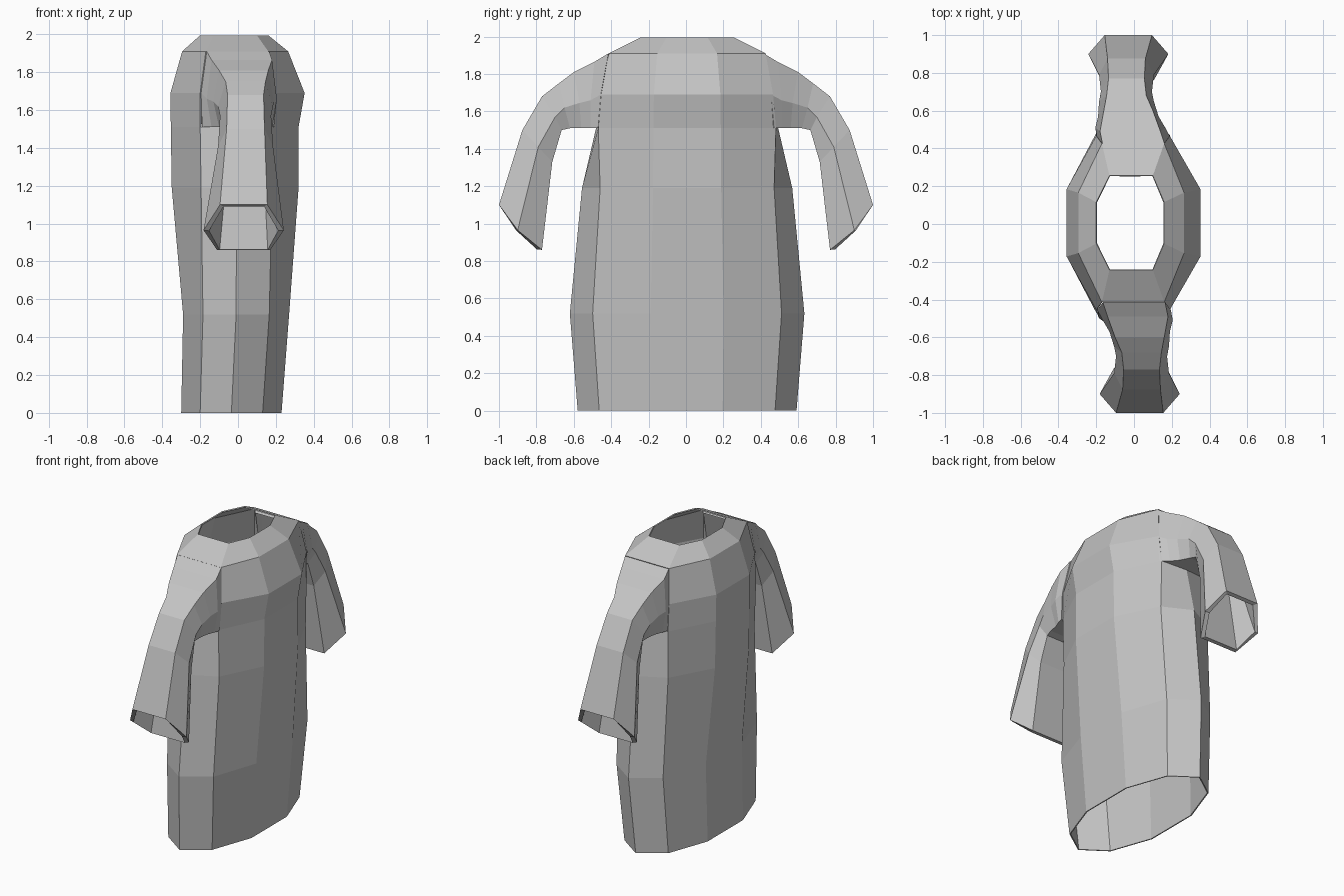
import bpy

if "Cube" in bpy.data.objects:
    bpy.data.objects.remove(bpy.data.objects["Cube"])

cloth = bpy.data.materials.new("grey cloth")
cloth.diffuse_color = (0.55, 0.55, 0.55, 1)
cloth.use_nodes = True
cloth.node_tree.nodes["Principled BSDF"].inputs["Base Color"].default_value = cloth.diffuse_color


def skin(name, rings, thickness, skip=lambda row, i: False):
    """Join a stack of equal rings into an open cloth tube."""
    n = len(rings[0])
    verts = [p for ring in rings for p in ring]
    faces = []
    for r in range(len(rings) - 1):
        for i in range(n):
            if not skip(r, i):
                j = (i + 1) % n
                faces.append((r * n + i, r * n + j, (r + 1) * n + j, (r + 1) * n + i))
    mesh = bpy.data.meshes.new(name)
    mesh.from_pydata(verts, [], faces)
    mesh.materials.append(cloth)
    obj = bpy.data.objects.new(name, mesh)
    bpy.context.collection.objects.link(obj)
    mod = obj.modifiers.new("cloth thickness", 'SOLIDIFY')
    mod.thickness = thickness
    mod.offset = -1
    return obj


# Robe body: z, side x (left, right), side half y, corner x (left, right), corner y, end y
profile = [
    (0.00, -.300, .230, .190, -.200, .130, .470, .585),
    (0.52, -.290, .270, .195, -.185, .165, .505, .627),
    (1.19, -.350, .320, .182, -.195, .180, .465, .562),
    (1.51, -.355, .320, .180, -.200, .180, .475, .487),
    (1.69, -.357, .352, .178, -.200, .190, .460, .460),
    (1.91, -.295, .265, .160, -.170, .160, .420, .420),
    (1.995, -.20, .160, .110, -.130, .100, .250, .250),
]
body_rings = []
for z, xl, xr, yi, cl, cr, yc, ye in profile:
    xm = (cl + cr) / 2
    flat = [(xr, -yi), (xr, yi), (cr, yc), (xm, ye), (cl, yc),
            (xl, yi), (xl, -yi), (cl, -yc), (xm, -ye), (cr, -yc)]
    body_rings.append([(x, y + 0.006, z) for x, y in flat])
# armholes are left open at both ends
skin("robe_body", body_rings, 0.008,
     lambda row, i: row in (3, 4) and i in (2, 3, 7, 8))

# Sleeve rings: centre x, then (y, z, half width) for top, middle and bottom
sleeve = [
    (0.00, (-.415, 1.91, .165), (-.455, 1.69, .195), (-.470, 1.51, .190)),
    (0.02, (-.490, 1.865, .16), (-.510, 1.66, .185), (-.510, 1.51, .160)),
    (0.03, (-.600, 1.81, .130), (-.570, 1.645, .16), (-.560, 1.51, .130)),
    (0.04, (-.680, 1.75, .105), (-.650, 1.62, .145), (-.620, 1.51, .110)),
    (0.04, (-.770, 1.68, .095), (-.700, 1.57, .135), (-.665, 1.50, .100)),
    (0.04, (-.875, 1.50, .100), (-.790, 1.41, .145), (-.715, 1.33, .110)),
    (0.03, (-1.00, 1.10, .125), (-.900, .965, .212), (-.770, 0.86, .140)),
]


def sleeve_rings(turn):
    rings = []
    for cx, t, m, b in sleeve:
        ring = [(cx + t[2], t), (cx - t[2], t), (cx - m[2], m),
                (cx - b[2], b), (cx + b[2], b), (cx + m[2], m)]
        rings.append([(x * turn, p[0] * turn, p[1]) for x, p in ring])
    return rings


# Two sleeves, the back one turned half round
skin("front_sleeve", sleeve_rings(1), 0.03)
skin("back_sleeve", sleeve_rings(-1), 0.03)
